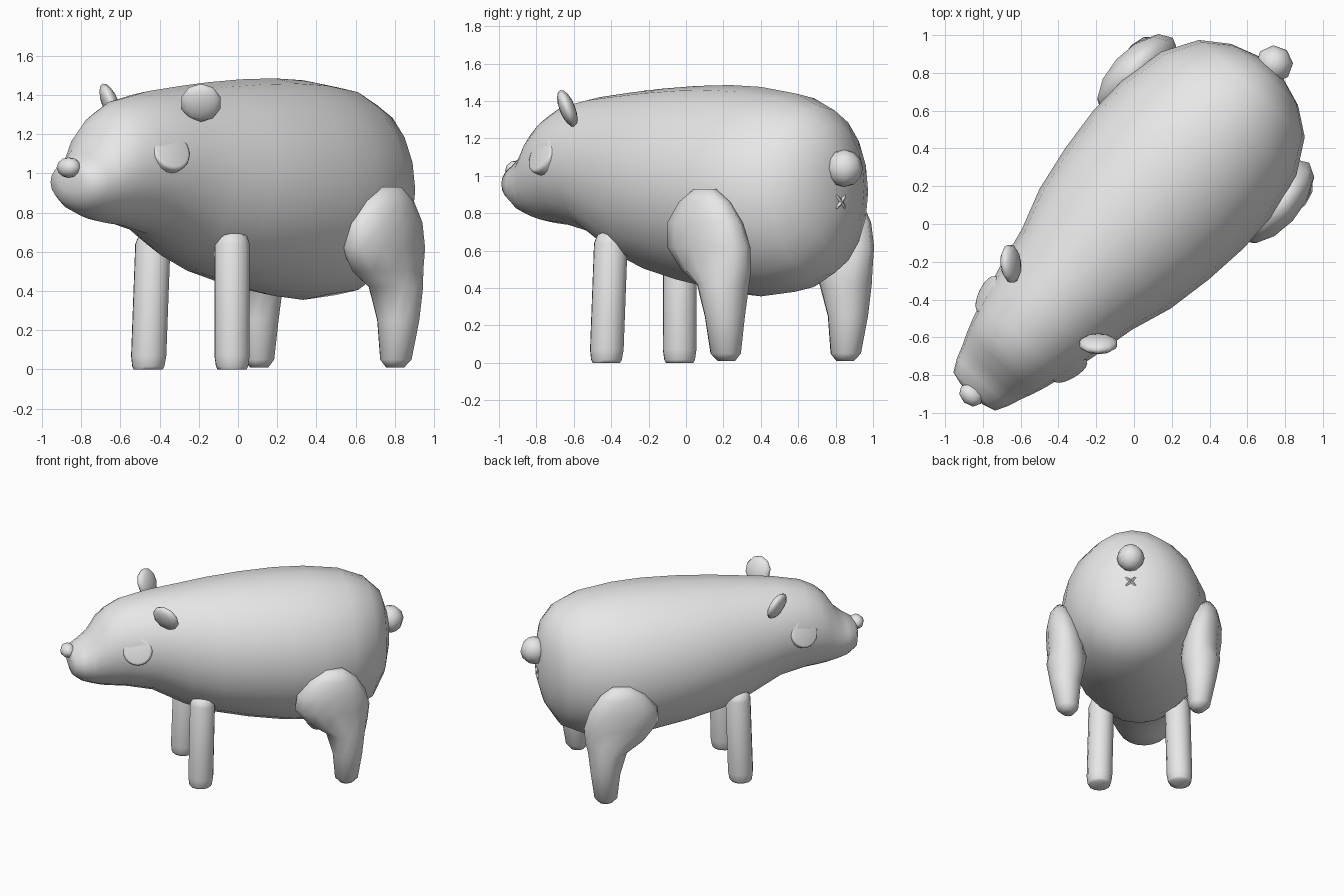
import bpy, bmesh
from math import sin, cos, pi, radians
from mathutils import Vector, Matrix

if "Cube" in bpy.data.objects:
    bpy.data.objects.remove(bpy.data.objects["Cube"])

# The animal is built facing -y, then turned diagonally about z
PLACE = Matrix.Translation((-0.018, 0.017, 0)) @ Matrix.Rotation(radians(-42.5), 4, 'Z')
X, Y, Z = Vector((1, 0, 0)), Vector((0, 1, 0)), Vector((0, 0, 1))

grey = bpy.data.materials.new("plain_grey")
grey.use_nodes = True
grey.diffuse_color = (0.8, 0.8, 0.8, 1)
grey.node_tree.nodes["Principled BSDF"].inputs["Base Color"].default_value = (0.8, 0.8, 0.8, 1)


def finish(name, bm, angle=60):
    bmesh.ops.transform(bm, matrix=PLACE, verts=bm.verts)
    bmesh.ops.recalc_face_normals(bm, faces=bm.faces)
    mesh = bpy.data.meshes.new(name)
    bm.to_mesh(mesh)
    bm.free()
    mesh.materials.append(grey)
    obj = bpy.data.objects.new(name, mesh)
    bpy.context.collection.objects.link(obj)
    bpy.ops.object.select_all(action='DESELECT')
    obj.select_set(True)
    bpy.context.view_layer.objects.active = obj
    bpy.ops.object.shade_smooth_by_angle(angle=radians(angle))
    return obj


def loft(name, rings, across, up, sides):
    """Skin a row of elliptical rings: (centre, radius across, radius up)."""
    bm = bmesh.new()
    loops = []
    for centre, ra, rb in rings:
        turns = [2 * pi * i / sides for i in range(sides)]
        loops.append([bm.verts.new(Vector(centre) + across * ra * cos(t) + up * rb * sin(t))
                      for t in turns])
    for a, b in zip(loops, loops[1:]):
        for i in range(sides):
            j = (i + 1) % sides
            bm.faces.new((a[i], a[j], b[j], b[i]))
    bm.faces.new(loops[0])
    bm.faces.new(loops[-1])
    return finish(name, bm)


def ball(name, centre, size, turn=Matrix(), u=8, v=6):
    bm = bmesh.new()
    m = Matrix.Translation(centre) @ turn @ Matrix.Diagonal((*size, 1))
    bmesh.ops.create_uvsphere(bm, u_segments=u, v_segments=v, radius=1, matrix=m)
    return finish(name, bm)


def facing(direction):
    return Vector(direction).to_track_quat('Z', 'Y').to_matrix().to_4x4()


# Body and head: y, half width, underside, top
profile = [
    (-1.245, .08, .91, 1.03), (-1.225, .15, .85, 1.06), (-1.16, .185, .80, 1.10),
    (-1.09, .21, .775, 1.16), (-1.02, .24, .755, 1.27), (-.95, .265, .745, 1.33),
    (-.85, .295, .735, 1.38), (-.65, .345, .69, 1.42), (-.42, .395, .56, 1.445),
    (-.2, .47, .48, 1.465), (.05, .515, .42, 1.48), (.3, .54, .375, 1.485),
    (.52, .535, .355, 1.475), (.77, .485, .38, 1.44), (.95, .38, .46, 1.37),
    (1.05, .24, .62, 1.27), (1.1, .09, .8, 1.1)]
loft("body", [((0, y, (lo + hi) / 2), w, (hi - lo) / 2) for y, w, lo, hi in profile], X, Z, 20)

# Nose and tail
ball("nose", (0, -1.25, 1.03), (.07, .055, .052))
ball("tail", (0, 1.125, 1.04), (.1, .1, .1))

# Small crossed bars under the tail
for i, tilt in enumerate((-45, 45)):
    ball(f"rear_cross_bar_{i + 1}", (0, 1.095, .86), (.012, .018, .055),
         Matrix.Rotation(radians(tilt), 4, 'Y'))

# Thigh and foot rings: z, x, y, half thickness, half length
hind = [
    (.01, .47, .70, .045, .05), (.05, .475, .70, .08, .085), (.25, .487, .705, .11, .11),
    (.42, .485, .69, .14, .145), (.5, .48, .635, .14, .22), (.62, .49, .59, .14, .275),
    (.75, .508, .58, .125, .25), (.86, .52, .59, .09, .17), (.93, .53, .6, .04, .07)]

for side, s in (("left", 1), ("right", -1)):
    # Straight front leg with rounded ends
    foreleg = [(0, .075), (.015, .084), (.07, .092), (.64, .092), (.685, .075), (.7, .04)]
    loft(f"{side}_front_leg",
         [((s * (.29 - .025 * z), -.335 + .028 * z, z), r, r) for z, r in foreleg], X, Y, 12)

    loft(f"{side}_hind_leg", [((s * x, y, z), a, b) for z, x, y, a, b in hind], X, Y, 12)

    # Flat round ear
    ball(f"{side}_ear", (s * .314, -.596, 1.36), (.105, .105, .042),
         facing((s * .63, -.68, -.37)), 10, 8)

    # Eye disc with a rounded rim
    normal = Vector((s * .88, -.27, .38)).normalized()
    turn = facing(normal)
    flat_x, flat_y = turn.to_3x3() @ X, turn.to_3x3() @ Y
    centre = Vector((s * .285, -.797, 1.11))
    loft(f"{side}_eye", [(centre + normal * d, r, r) for d, r in
                         ((-.04, .105), (.008, .107), (.02, .102), (.024, .09))],
         flat_x, flat_y, 20)
